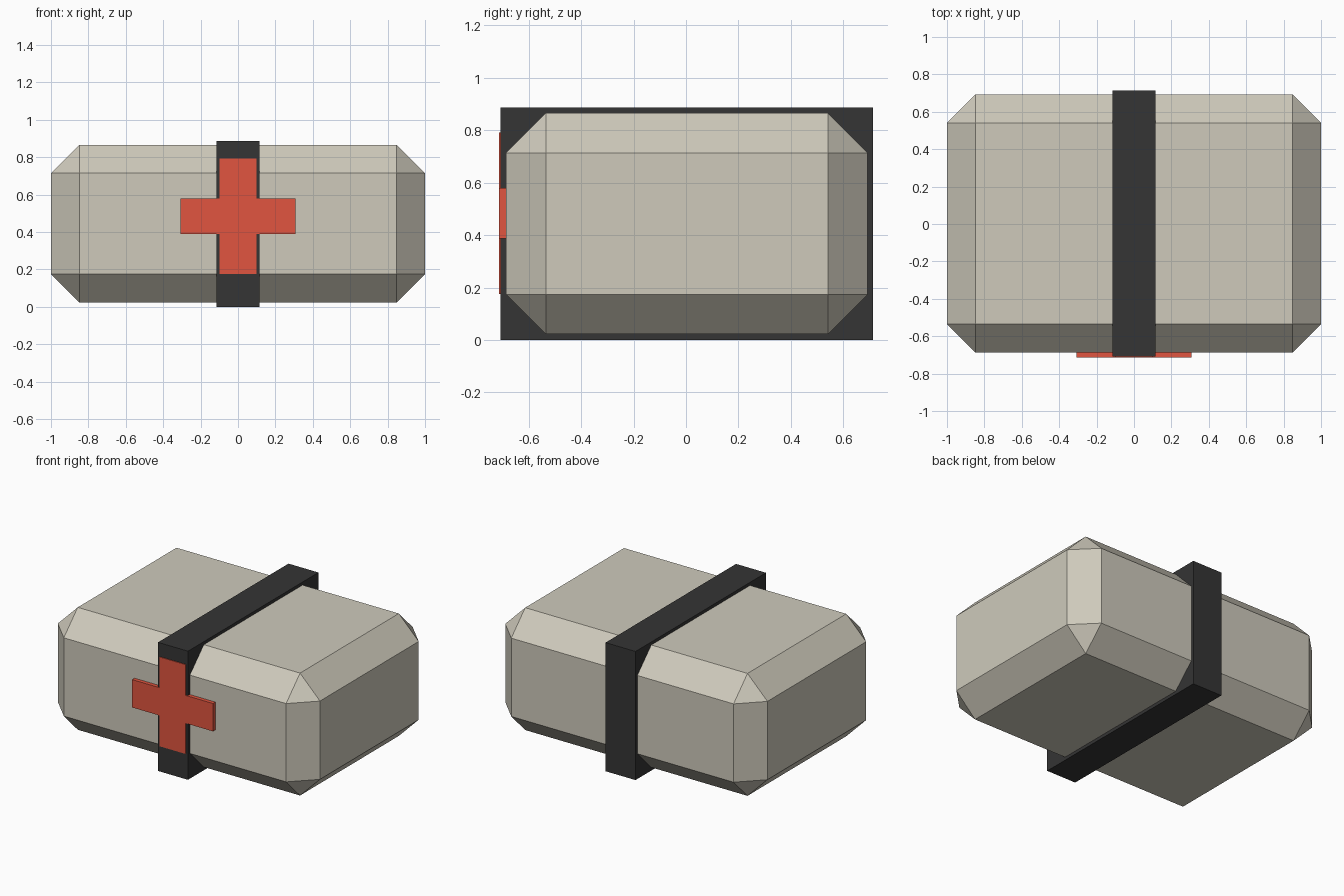
import bpy, bmesh
from mathutils import Vector

if "Cube" in bpy.data.objects:
    bpy.data.objects.remove(bpy.data.objects["Cube"])


def material(name, rgb):
    m = bpy.data.materials.new(name)
    m.diffuse_color = (*rgb, 1)
    m.use_nodes = True
    m.node_tree.nodes["Principled BSDF"].inputs["Base Color"].default_value = m.diffuse_color
    return m


def finish(bm, name, mat):
    bmesh.ops.recalc_face_normals(bm, faces=bm.faces)
    mesh = bpy.data.meshes.new(name)
    bm.to_mesh(mesh)
    bm.free()
    mesh.materials.append(mat)
    obj = bpy.data.objects.new(name, mesh)
    bpy.context.collection.objects.link(obj)
    return obj


def box(name, lo, hi, mat, chamfer=0):
    lo, hi = Vector(lo), Vector(hi)
    bm = bmesh.new()
    bmesh.ops.create_cube(bm, size=1)
    for v in bm.verts:
        v.co = (lo + hi) / 2 + v.co * (hi - lo)
    if chamfer:
        bmesh.ops.bevel(bm, geom=bm.edges[:], offset=chamfer, segments=1,
                        affect='EDGES', profile=0.5)
    return finish(bm, name, mat)


cream = material("cream", (0.62, 0.59, 0.50))
black = material("black", (0.035, 0.035, 0.035))
red = material("red", (0.75, 0.09, 0.05))

# Chamfered case
box("case", (-1, -0.687, 0.022), (1, 0.693, 0.866), cream, 0.152)

# Strap slab wrapping the case
box("strap", (-0.114, -0.708, 0), (0.114, 0.713, 0.887), black)

# Cross emblem on the front
w, a, h, b, zc = 0.098, 0.308, 0.308, 0.096, 0.484
quarter = [(a, b), (w, b), (w, h)]
outline = (quarter + [(-x, z) for x, z in reversed(quarter)]
           + [(-x, -z) for x, z in quarter]
           + [(x, -z) for x, z in reversed(quarter)])
bm = bmesh.new()
face = bm.faces.new([bm.verts.new((x, -0.713, zc + z)) for x, z in outline])
ext = bmesh.ops.extrude_face_region(bm, geom=[face], use_keep_orig=True)
for v in ext["geom"]:
    if isinstance(v, bmesh.types.BMVert):
        v.co.y = -0.682
finish(bm, "cross", red)
